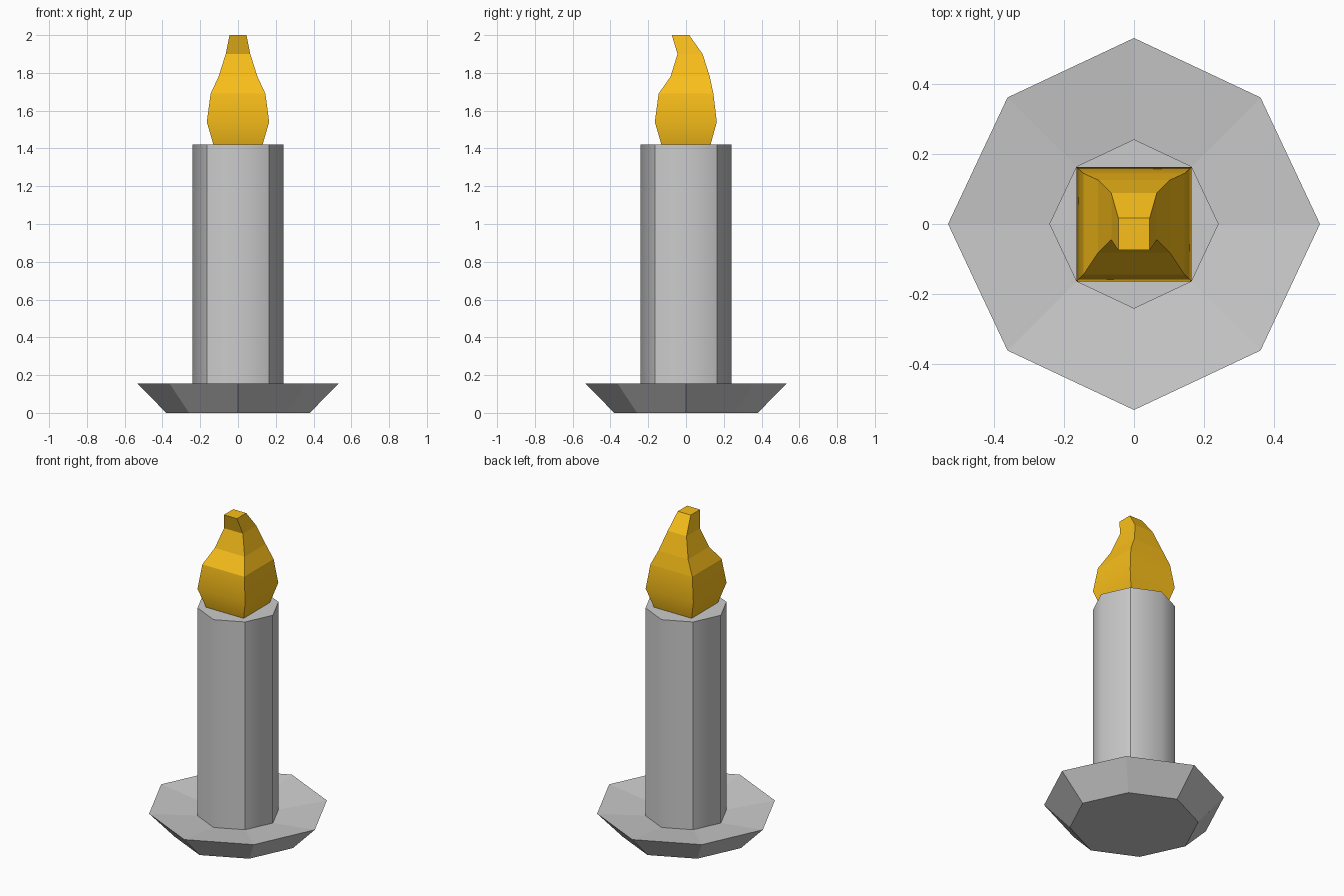
import bpy
import math

if "Cube" in bpy.data.objects:
    bpy.data.objects.remove(bpy.data.objects["Cube"])


def octagon(r, z):
    # diagonal corners sit slightly closer in than the axis corners
    pts = []
    for i in range(8):
        a = i * math.pi / 4
        k = r if i % 2 == 0 else r * 0.962
        pts.append((k * math.cos(a), k * math.sin(a), z))
    return pts


def rectangle(hx, y0, y1, z):
    return [(-hx, y0, z), (hx, y0, z), (hx, y1, z), (-hx, y1, z)]


def loft(name, rings, cap_bottom=False, cap_top=False):
    n = len(rings[0])
    verts = [p for ring in rings for p in ring]
    faces = []
    for k in range(len(rings) - 1):
        for i in range(n):
            j = (i + 1) % n
            faces.append((k * n + i, k * n + j, (k + 1) * n + j, (k + 1) * n + i))
    if cap_bottom:
        faces.append(tuple(reversed(range(n))))
    if cap_top:
        faces.append(tuple(range(len(verts) - n, len(verts))))
    mesh = bpy.data.meshes.new(name)
    mesh.from_pydata(verts, [], faces)
    mesh.update()
    obj = bpy.data.objects.new(name, mesh)
    bpy.context.collection.objects.link(obj)
    return obj


def smooth_sides(obj, n, smooth_faces, sharp_corner):
    # smooth the first side faces, keeping chosen upright edges sharp
    mesh = obj.data
    for p in mesh.polygons:
        p.use_smooth = p.index < smooth_faces
    for e in mesh.edges:
        a, b = e.vertices
        e.use_edge_sharp = a % n == b % n and sharp_corner(a % n)


# Dish: sloped outside, shallow inside running down to the candle
loft("dish", [octagon(0.38, 0), octagon(0.532, 0.155), octagon(0.242, 0.12)],
     cap_bottom=True)

# Candle: eight sides, rounded across the axis corners
candle = loft("candle", [octagon(0.242, 0.12), octagon(0.242, 1.42)], cap_top=True)
smooth_sides(candle, 8, 8, lambda i: i % 2 == 1)

# Flame: square sections (half width, front y, back y, z) with a bent tip
sections = [
    (0.13, -0.13, 0.13, 1.42),
    (0.165, -0.165, 0.163, 1.54),
    (0.145, -0.145, 0.145, 1.69),
    (0.103, -0.082, 0.126, 1.78),
    (0.065, -0.045, 0.088, 1.90),
    (0.045, -0.075, 0.017, 2.00),
]
flame = loft("flame", [rectangle(*s) for s in sections], cap_top=True)
smooth_sides(flame, 4, 8, lambda i: True)
mat = bpy.data.materials.new("flame_yellow")
mat.diffuse_color = (0.95, 0.52, 0.01, 1)
mat.use_nodes = True
mat.node_tree.nodes["Principled BSDF"].inputs["Base Color"].default_value = mat.diffuse_color
flame.data.materials.append(mat)
